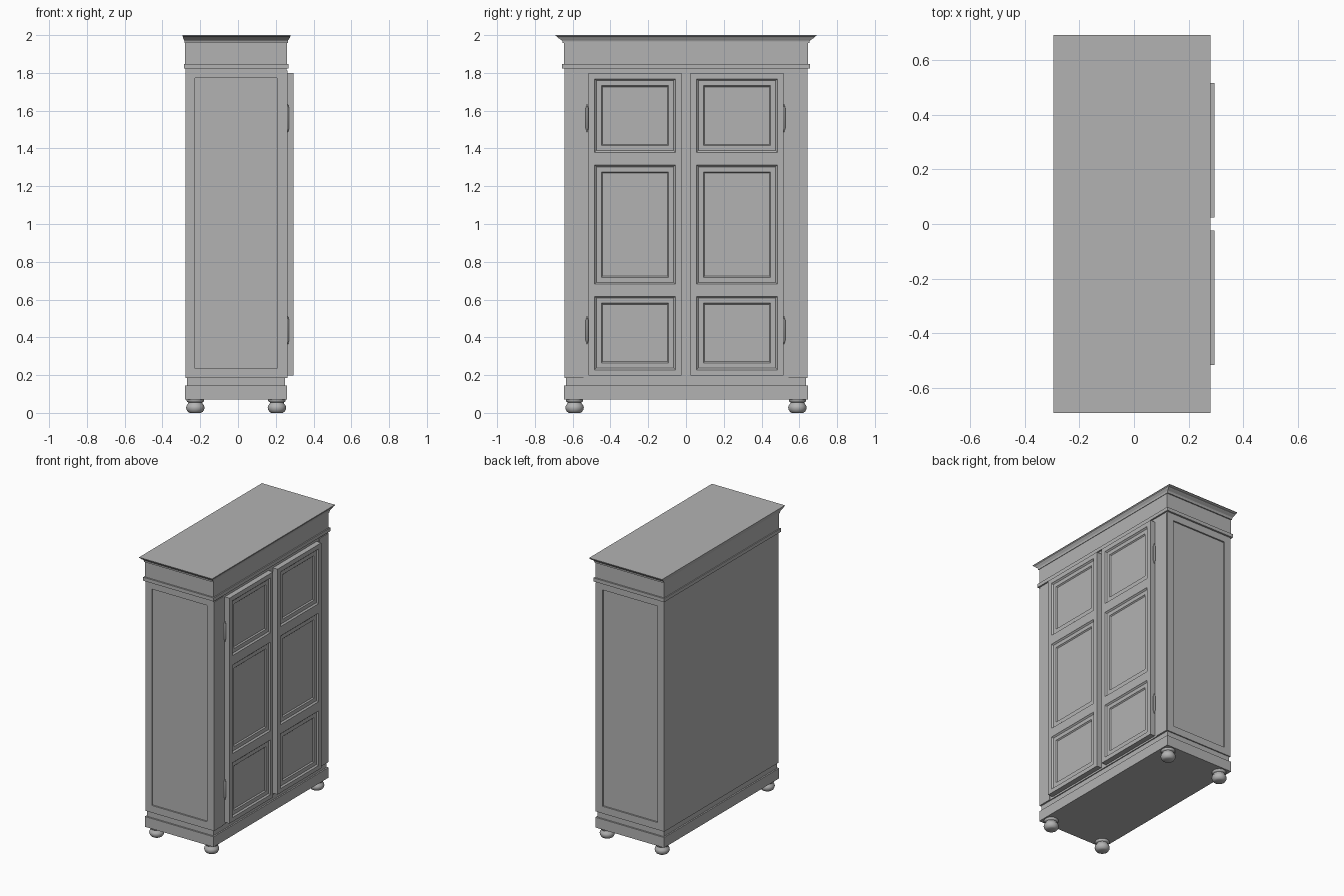
import bpy, bmesh, math

if "Cube" in bpy.data.objects:
    bpy.data.objects.remove(bpy.data.objects["Cube"])

wood = bpy.data.materials.new("grey_wood")
wood.diffuse_color = (0.45, 0.45, 0.45, 1)
wood.use_nodes = True
wood.node_tree.nodes["Principled BSDF"].inputs["Base Color"].default_value = wood.diffuse_color


def finish(bm, name, smooth=False):
    bmesh.ops.recalc_face_normals(bm, faces=bm.faces[:])
    me = bpy.data.meshes.new(name)
    bm.to_mesh(me)
    bm.free()
    me.materials.append(wood)
    ob = bpy.data.objects.new(name, me)
    bpy.context.collection.objects.link(ob)
    if smooth:
        bpy.context.view_layer.objects.active = ob
        ob.select_set(True)
        bpy.ops.object.shade_smooth_by_angle(angle=math.radians(40))
        ob.select_set(False)
    return ob


def rect_loft(bm, sections):
    """Stack of rectangles (x0, x1, half_y, z), capped at both ends."""
    rings = []
    for x0, x1, h, z in sections:
        rings.append([bm.verts.new((x, y, z)) for x, y in
                      ((x0, -h), (x1, -h), (x1, h), (x0, h))])
    for a, b in zip(rings, rings[1:]):
        for i in range(4):
            j = (i + 1) % 4
            bm.faces.new((a[i], a[j], b[j], b[i]))
    bm.faces.new(rings[0][::-1])
    bm.faces.new(rings[-1])
    bm.normal_update()


def inset(bm, faces, steps):
    for thickness, depth in steps:
        bmesh.ops.inset_individual(bm, faces=faces, thickness=thickness,
                                   depth=depth, use_even_offset=True)


def stack(name, sections):
    bm = bmesh.new()
    rect_loft(bm, sections)
    return finish(bm, name)


def lathe(name, profile, loc, sides):
    bm = bmesh.new()
    verts = [bm.verts.new((r, 0, z)) for r, z in profile]
    edges = [bm.edges.new(p) for p in zip(verts, verts[1:])]
    bmesh.ops.spin(bm, geom=verts + edges, cent=(0, 0, 0), axis=(0, 0, 1),
                   angle=2 * math.pi, steps=sides)
    bmesh.ops.remove_doubles(bm, verts=bm.verts[:], dist=1e-5)
    bmesh.ops.translate(bm, verts=bm.verts[:], vec=loc)
    return finish(bm, name, True)


# Carcass with recessed side panels
bm = bmesh.new()
rect_loft(bm, [(-0.279, 0.257, 0.643, 0.185), (-0.279, 0.257, 0.643, 1.825)])
sides = [f for f in bm.faces if abs(f.normal.y) > 0.9]
inset(bm, sides, [(0.051, 0), (0.0003, -0.01)])
finish(bm, "carcass")

# Plinth and its stepped upper course
stack("plinth", [(-0.28, 0.26, 0.646, 0.072), (-0.28, 0.26, 0.646, 0.145),
                 (-0.27, 0.25, 0.635, 0.145), (-0.27, 0.25, 0.635, 0.185)])

# Frieze, waist band and stepped cornice
stack("frieze", [(-0.28, 0.26, 0.645, 1.825), (-0.28, 0.26, 0.645, 1.965)])
stack("frieze_band", [(-0.287, 0.268, 0.656, 1.823), (-0.287, 0.268, 0.656, 1.848)])
cornice = [(0.0, 1.957), (0.15, 1.957), (0.15, 1.965), (0.25, 1.972), (0.42, 1.977),
           (0.6, 1.982), (0.75, 1.987), (0.75, 1.99), (1.0, 1.996), (1.0, 2.0)]
stack("cornice", [(-0.281 - 0.014 * t, 0.261 + 0.018 * t, 0.647 + 0.043 * t, z)
                  for t, z in cornice])

# Front corner pilasters
for s, side in ((-1, "left"), (1, "right")):
    ob = stack("pilaster_" + side, [(0.25, 0.262, 0.049, 0.185), (0.25, 0.262, 0.049, 1.812)])
    ob.location.y = s * 0.592

# Panelled doors
ys = [-0.246, -0.214, 0.214, 0.246]
zs = [0.198, 0.228, 0.617, 0.682, 1.312, 1.379, 1.768, 1.8]
for s, side in ((-1, "left"), (1, "right")):
    bm = bmesh.new()
    g = [[bm.verts.new((0.294, y + s * 0.27, z)) for y in ys] for z in zs]
    panels = []
    for j in range(len(zs) - 1):
        for i in range(3):
            f = bm.faces.new((g[j][i], g[j][i + 1], g[j + 1][i + 1], g[j + 1][i]))
            if i == 1 and j % 2:
                panels.append(f)
    bm.normal_update()
    rim = [e for e in bm.edges if e.is_boundary]
    ret = bmesh.ops.extrude_edge_only(bm, edges=rim)["geom"]
    bmesh.ops.translate(bm, vec=(-0.042, 0, 0),
                        verts=[v for v in ret if isinstance(v, bmesh.types.BMVert)])
    bmesh.ops.edgeloop_fill(bm, edges=[e for e in bm.edges if e.is_boundary])
    bm.normal_update()
    inset(bm, panels, [(0.003, -0.004), (0.006, -0.006), (0.027, 0),
                       (0.003, -0.004), (0.004, -0.004)])
    finish(bm, "door_" + side)

# Spindle hinges
hinge = [(0, -0.074), (0.003, -0.07), (0.004, -0.062), (0.007, -0.053), (0.007, 0.053),
         (0.004, 0.062), (0.003, 0.07), (0, 0.074)]
for y in (-0.524, 0.519):
    for z in (0.437, 1.56):
        lathe("hinge", hinge, (0.264, y, z), 12)

# Turned bun feet
foot = [(0, 0), (0.03, 0), (0.04, 0.006), (0.046, 0.016), (0.049, 0.028), (0.046, 0.039),
        (0.039, 0.048), (0.037, 0.052), (0.037, 0.056), (0.042, 0.058), (0.046, 0.063),
        (0.046, 0.072), (0.042, 0.076), (0, 0.076)]
for x in (-0.226, 0.206):
    for y in (-0.59, 0.59):
        lathe("bun_foot", foot, (x, y, 0), 24)
